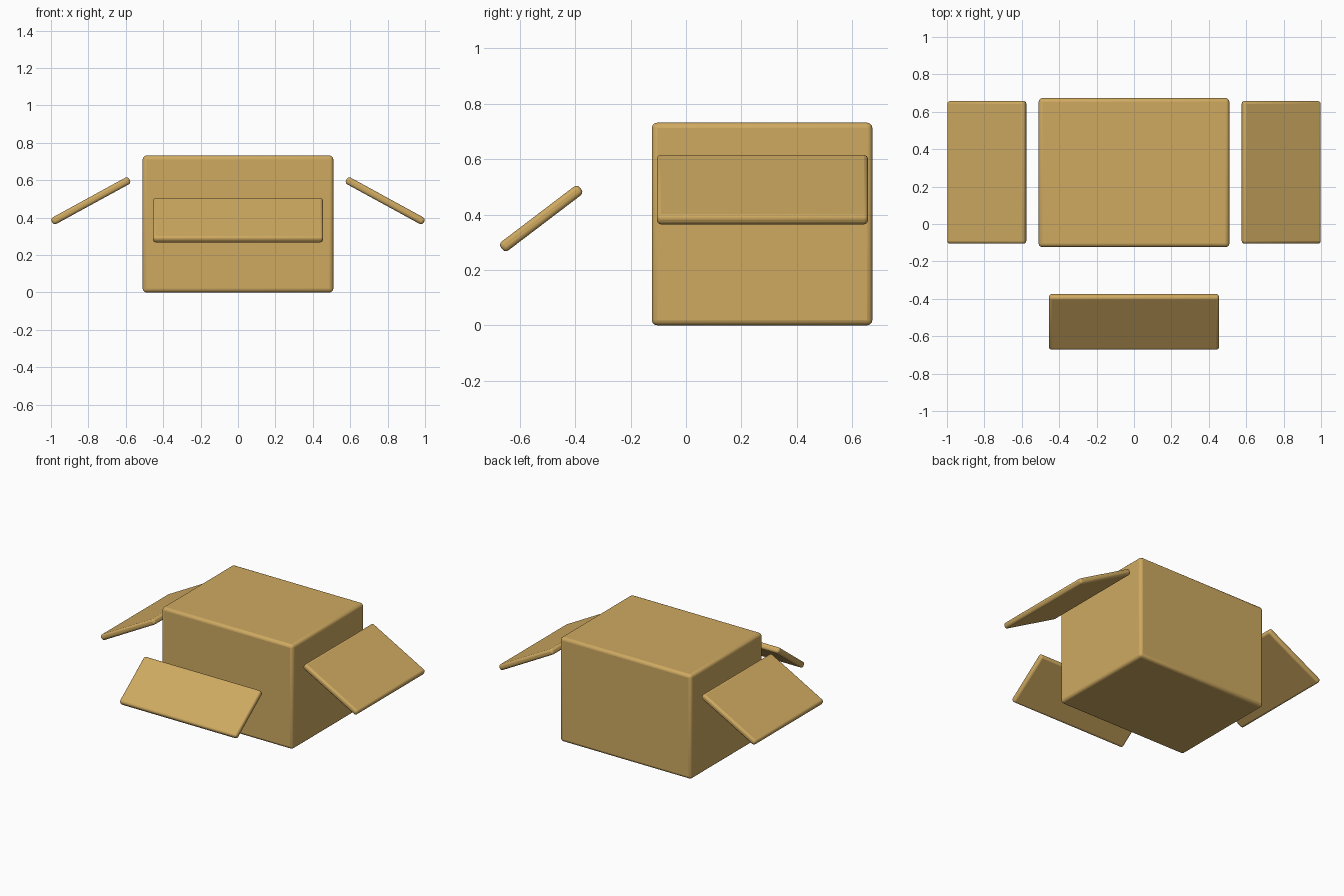
import bpy
from math import radians

if "Cube" in bpy.data.objects:
    bpy.data.objects.remove(bpy.data.objects["Cube"])

card = bpy.data.materials.new("cardboard")
card.diffuse_color = (0.62, 0.40, 0.12, 1)
card.use_nodes = True
card.node_tree.nodes["Principled BSDF"].inputs["Base Color"].default_value = card.diffuse_color


def slab(name, size, loc, rot=(0, 0, 0), bevel=0.015):
    """Rounded box of the given full size."""
    bpy.ops.mesh.primitive_cube_add(size=1, location=loc, rotation=rot)
    ob = bpy.context.object
    ob.name = name
    ob.scale = size
    bpy.ops.object.transform_apply(location=False, rotation=False, scale=True)
    mod = ob.modifiers.new("Rounded edges", 'BEVEL')
    mod.width = bevel
    mod.segments = 3
    ob.data.materials.append(card)
    bpy.ops.object.shade_smooth_by_angle(angle=radians(35))
    return ob


# Closed box body
slab("box_body", (1.02, 0.797, 0.732), (0, 0.275, 0.366), bevel=0.02)

# Sloping side flaps, mirrored left and right
for side, s in (("left", -1), ("right", 1)):
    slab(side + "_flap", (0.472, 0.763, 0.04), (s * 0.787, 0.276, 0.49),
         (0, s * 0.5, 0))

# Sloping front flap
slab("front_flap", (0.91, 0.358, 0.04), (0, -0.523, 0.386), (0.65, 0, 0))
